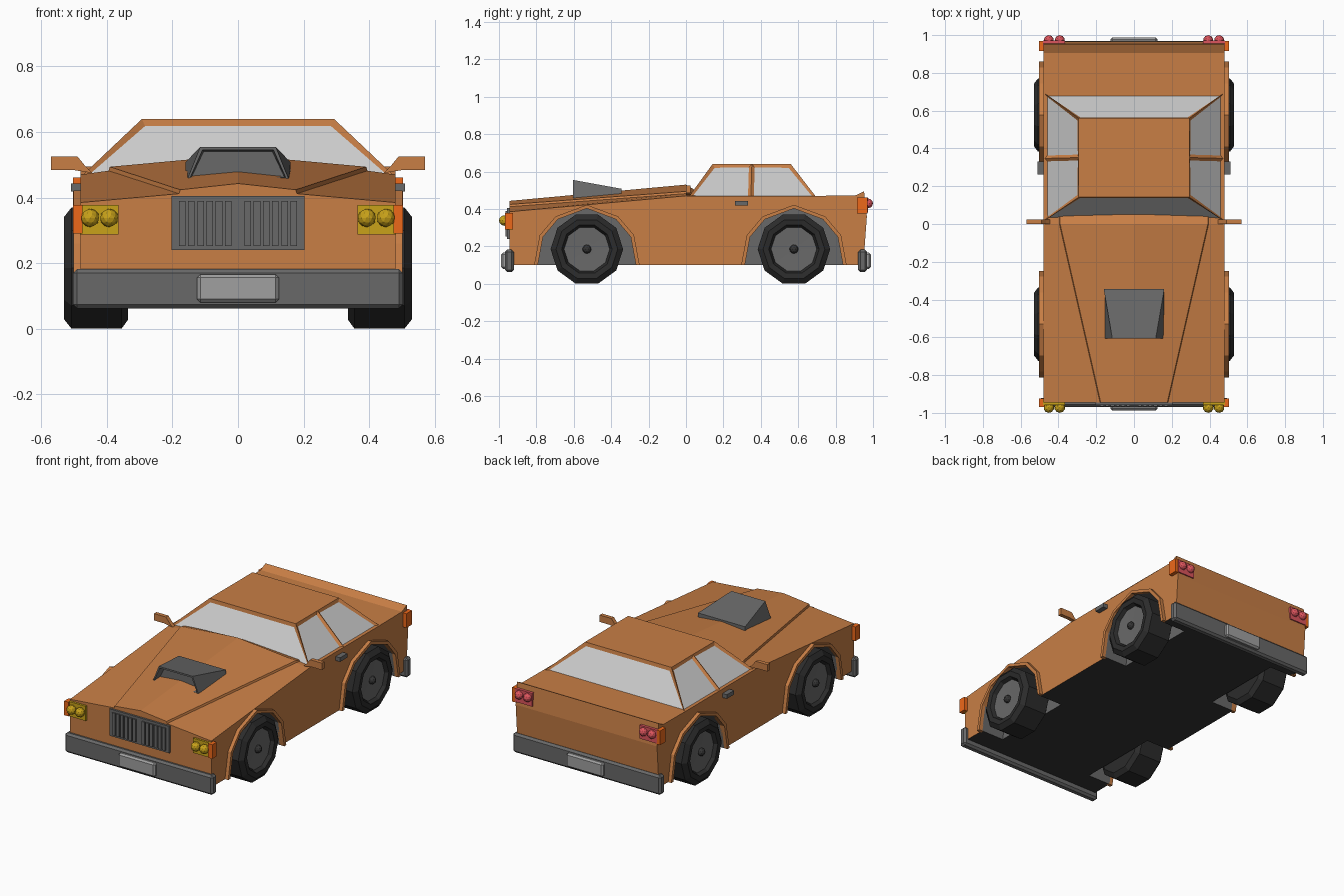
import bpy, bmesh
from math import cos, sin, tau
from mathutils import Matrix

if "Cube" in bpy.data.objects:
    bpy.data.objects.remove(bpy.data.objects["Cube"])


def mat(name, r, g, b):
    m = bpy.data.materials.new(name)
    m.diffuse_color = (r, g, b, 1)
    m.use_nodes = True
    m.node_tree.nodes["Principled BSDF"].inputs["Base Color"].default_value = m.diffuse_color
    return m


PAINT = mat("paint", .58, .21, .06)
AMBER = mat("amber", .85, .14, .01)
YELLOW = mat("yellow", .58, .36, .01)
RED = mat("red", .72, .09, .11)
BLACK = mat("rubber", .025, .025, .025)
DARK = mat("underside", .035, .035, .035)
GREY = mat("trim_grey", .14, .14, .14)
PLATE = mat("plate_grey", .35, .35, .35)
GLASS = mat("glass", .52, .52, .52)


def finish(name, bm, *mats):
    bmesh.ops.recalc_face_normals(bm, faces=bm.faces)
    me = bpy.data.meshes.new(name)
    bm.to_mesh(me)
    bm.free()
    for m in mats:
        me.materials.append(m)
    ob = bpy.data.objects.new(name, me)
    bpy.context.collection.objects.link(ob)
    return ob


def loft_bm(sections):
    """Skin a row of equal-length closed sections and cap both ends."""
    bm = bmesh.new()
    rings = [[bm.verts.new(p) for p in s] for s in sections]
    n = len(rings[0])
    for a, b in zip(rings, rings[1:]):
        for i in range(n):
            j = (i + 1) % n
            bm.faces.new((a[i], a[j], b[j], b[i]))
    bm.faces.new(rings[0])
    bm.faces.new(rings[-1])
    bmesh.ops.recalc_face_normals(bm, faces=bm.faces)
    return bm


def prism_x(name, pts, x0, x1, m):
    return finish(name, loft_bm([[(x, y, z) for y, z in pts] for x in (x0, x1)]), m)


def box(name, x0, x1, y0, y1, z0, z1, m, bevel=0):
    bm = loft_bm([[(x, y0, z0), (x, y1, z0), (x, y1, z1), (x, y0, z1)] for x in (x0, x1)])
    if bevel:
        bmesh.ops.bevel(bm, geom=bm.edges[:], offset=bevel, segments=1, affect='EDGES')
    return finish(name, bm, m)


def ball(name, x, y, z, r, m):
    bm = bmesh.new()
    bmesh.ops.create_icosphere(bm, subdivisions=2, radius=r,
                               matrix=Matrix.Translation((x, y, z)))
    return finish(name, bm, m)


# Lower body: side profile across the full width, dark underside
profile = [(-.945, .10), (-.945, .385), (0, .47), (.69, .47), (.905, .472),
           (.952, .495), (.967, .36), (.948, .10)]
body = prism_x("body", profile, -.48, .48, PAINT)
body.data.materials.append(DARK)
for p in body.data.polygons:
    if p.normal.z < -.9:
        p.material_index = 1

# Wheel wells cut from the body, with raised arch trims
half = [(.282, .10), (.252, .26), (.167, .36), (0, .422)]
outer = half + [(-y, z) for y, z in half[-2::-1]]
inner = [(y * .93, .10 + (z - .10) * .94) for y, z in outer]
AXLES = (("front", -.53), ("rear", .577))
for end, yc in AXLES:
    for side, s in (("right", 1), ("left", -1)):
        well = [(yc + inner[0][0], .05)] + [(yc + y, z) for y, z in inner]
        well.append((yc + inner[-1][0], .05))
        cutter = prism_x("well_cutter", well, s * .325, s * .6, GREY)
        cutter.hide_render = True
        mod = body.modifiers.new("well", 'BOOLEAN')
        mod.operation = 'DIFFERENCE'
        mod.solver = 'EXACT'
        mod.material_mode = 'TRANSFER'
        mod.object = cutter
        bpy.context.view_layer.objects.active = body
        bpy.ops.object.modifier_apply(modifier=mod.name)
        bpy.data.objects.remove(cutter)
        trim = [(yc + y, z) for y, z in outer + inner[::-1]]
        prism_x(f"{end}_{side}_arch", trim, s * .47, s * .502, PAINT)

# Bonnet: sloping wings with a raised centre panel that widens rearward


def bonnet_section(y, shoulder, edge_x, edge_z, lip, mid):
    h = [(.48, shoulder), (edge_x, edge_z), (edge_x - .004, edge_z + lip)]
    pts = h + [(0, mid)] + [(-x, z) for x, z in h[::-1]]
    return [(x, y, z) for x, z in pts]


finish("bonnet", loft_bm([bonnet_section(-.945, .385, .18, .412, .012, .443),
                          bonnet_section(0, .47, .395, .482, .012, .53),
                          bonnet_section(.05, .469, .395, .475, .005, .50)]), PAINT)

# Bonnet scoop with a hollow mouth


def scoop_section(y, w, z0, z1):
    return [(-w, y, z0), (w, y, z0), (w, y, z1), (-w, y, z1)]


bm = loft_bm([scoop_section(-.605, .115, .455, .555), scoop_section(-.345, .16, .47, .508)])
for v in bm.verts:
    if v.co.y < -.5 and v.co.z < .5:
        v.co.x *= 1.35
mouth = [f for f in bm.faces if f.normal.y < -.9]
bmesh.ops.inset_individual(bm, faces=mouth, thickness=.012)
bmesh.ops.inset_individual(bm, faces=mouth, thickness=.006, depth=-.05)
finish("bonnet_scoop", bm, GREY)

# Cabin: tapered shell, each window inset into its frame
bm = bmesh.new()
base = {(s, i): bm.verts.new((s * .478, y, .465)) for s in (1, -1) for i, y in enumerate((.015, .347, .695))}
top = {(s, i): bm.verts.new((s * .293, y, .64)) for s in (1, -1) for i, y in enumerate((.142, .352, .56))}
panes = [bm.faces.new((base[s, i], base[s, i + 1], top[s, i + 1], top[s, i]))
         for s in (1, -1) for i in (0, 1)]
panes += [bm.faces.new((base[1, i], base[-1, i], top[-1, i], top[1, i])) for i in (0, 2)]
for ring in (base, top):
    bm.faces.new([ring[k] for k in ((1, 0), (1, 1), (1, 2), (-1, 2), (-1, 1), (-1, 0))])
bmesh.ops.recalc_face_normals(bm, faces=bm.faces)
bmesh.ops.inset_individual(bm, faces=panes, thickness=.022, depth=-.01)
for f in panes:
    f.material_index = 1
finish("cabin", bm, PAINT, GLASS)

# Wheels: ten-sided tyre, recessed rim and hub


def wheel_ring(x, r, yc):
    return [(x, yc + r * cos(i * tau / 10), .185 + r * sin(i * tau / 10)) for i in range(10)]


def lathe(name, steps, s, yc, m):
    return finish(name, loft_bm([wheel_ring(s * x, r, yc) for x, r in steps]), m)


for end, yc in AXLES:
    for side, s in (("right", 1), ("left", -1)):
        lathe(f"{end}_{side}_tyre", [(.335, .165), (.355, .194), (.508, .194), (.53, .165),
                                     (.526, .135), (.50, .122)], s, yc, BLACK)
        lathe(f"{end}_{side}_rim", [(.49, .122), (.506, .122), (.503, .04)], s, yc, GREY)
        ball(f"{end}_{side}_hub", s * .507, yc, .185, .024, DARK)

# Bumpers and plates
for end, s in (("front", -1), ("rear", 1)):
    box(f"{end}_bumper", -.503, .503, s * .92, s * .968, .062, .182, GREY, .012)
    box(f"{end}_plate", -.125, .125, s * .955, s * .988, .08, .166, PLATE, .01)

# Grille with two banks of slats
box("grille", -.203, .203, -.957, -.93, .24, .405, GREY)
for i in range(6):
    for s in (1, -1):
        x = s * (.03 + i * .028)
        box("grille_slat", x - .010, x + .010, -.965, -.95, .252, .39, GREY)

# Lamps, side markers, mirrors and door handles
for side, s in (("right", 1), ("left", -1)):
    box(f"{side}_headlight_panel", s * .365, s * .482, -.958, -.93, .287, .377, YELLOW)
    box(f"{side}_front_marker", s * .475, s * .503, -.968, -.925, .29, .377, AMBER)
    box(f"{side}_taillight_panel", s * .365, s * .482, .94, .972, .38, .462, RED)
    box(f"{side}_rear_marker", s * .475, s * .503, .915, .97, .375, .462, AMBER)
    for x in (.393, .451):
        ball(f"{side}_headlight", s * x, -.972, .338, .028, YELLOW)
        ball(f"{side}_taillight", s * x, .974, .43, .026, RED)
    mirror = [(.57, .484), (.57, .526), (.49, .526), (.465, .495), (.445, .475), (.50, .484)]
    finish(f"{side}_mirror", loft_bm([[(s * x, y, z) for x, z in mirror] for y in (0, .024)]), PAINT)
    box(f"{side}_door_handle", s * .475, s * .51, .262, .332, .418, .443, GREY)
